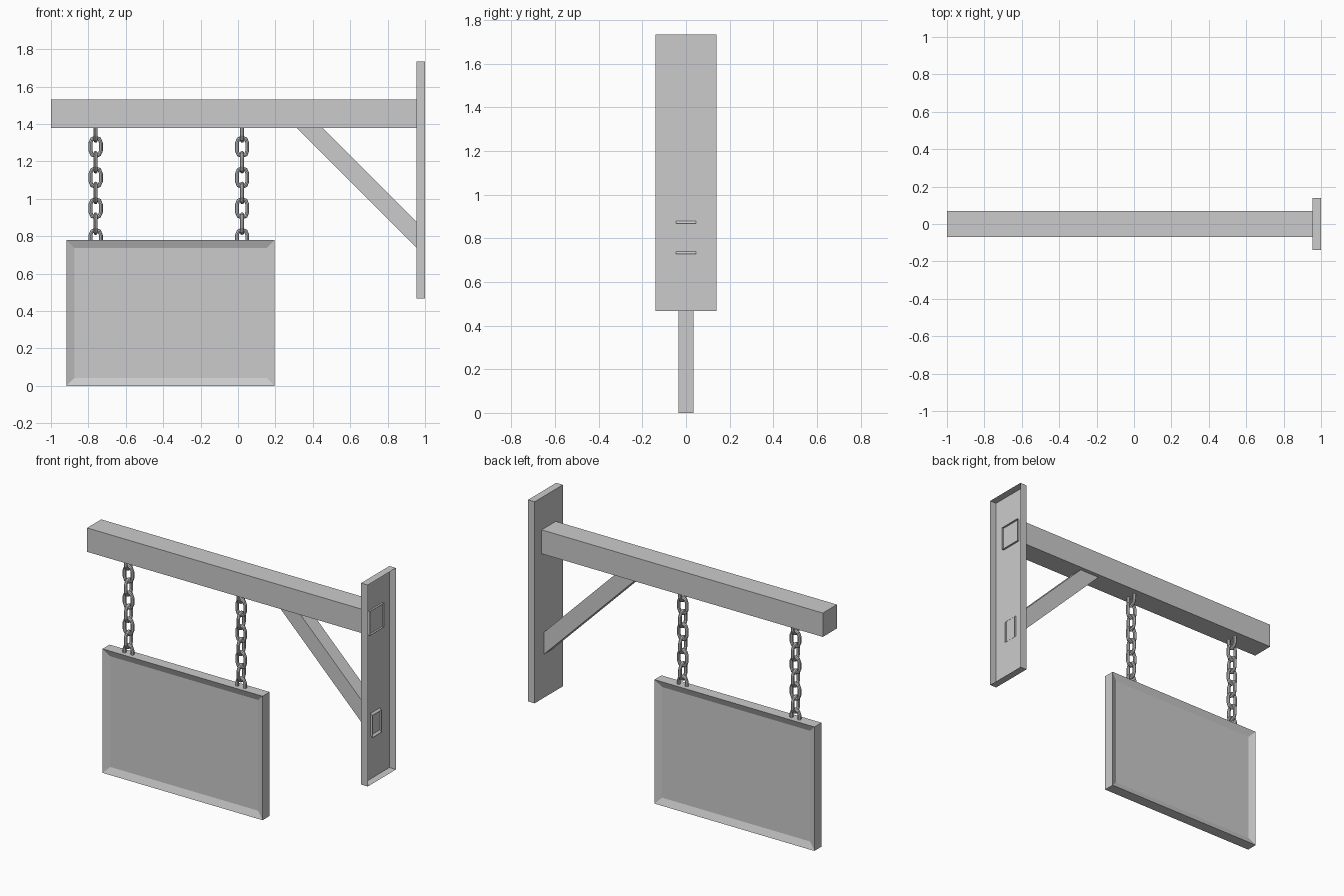
import bpy, bmesh, math
from mathutils import Vector

if "Cube" in bpy.data.objects:
    bpy.data.objects.remove(bpy.data.objects["Cube"])


def finish(bm, name):
    mesh = bpy.data.meshes.new(name)
    bm.to_mesh(mesh)
    bm.free()
    ob = bpy.data.objects.new(name, mesh)
    bpy.context.collection.objects.link(ob)
    return ob


def box(lo, hi):
    lo, hi = Vector(lo), Vector(hi)
    bm = bmesh.new()
    bmesh.ops.create_cube(bm, size=1)
    for v in bm.verts:
        v.co = Vector([(lo[i] + hi[i]) / 2 + v.co[i] * (hi[i] - lo[i]) for i in range(3)])
    bm.normal_update()
    return bm


def open_right(bm):
    # remove the face that looks along +x
    faces = [f for f in bm.faces if f.normal.x > 0.9]
    bmesh.ops.delete(bm, geom=faces, context='FACES')
    return bm


PLATE_X = 0.954
END_X = 0.966

# Wall plate: shallow shell, open towards the wall
finish(open_right(box((PLATE_X, -0.14, 0.467), (1.0, 0.14, 1.733))), "wall_plate")

# Beam: its open end pokes just through the plate
finish(open_right(box((-1.0, -0.07, 1.38), (END_X, 0.07, 1.53))), "beam")

# Diagonal brace: a box sheared to 45 degrees, ends buried in beam and plate
bm = bmesh.new()
profile = [(0.294, 1.40), (0.433, 1.40), (END_X, 0.867), (END_X, 0.728)]
front = [bm.verts.new((x, -0.045, z)) for x, z in profile]
back = [bm.verts.new((x, 0.045, z)) for x, z in profile]
bm.faces.new(front)
bm.faces.new(back[::-1])
for i in range(4):
    j = (i + 1) % 4
    bm.faces.new((front[j], front[i], back[i], back[j]))
bmesh.ops.recalc_face_normals(bm, faces=bm.faces)
finish(open_right(bm), "brace")

# Sign board: recessed panel on both broad sides
bm = box((-0.917, -0.035, 0.0), (0.195, 0.035, 0.779))
for f in [f for f in bm.faces if abs(f.normal.y) > 0.9]:
    n = f.normal.copy()
    bmesh.ops.inset_individual(bm, faces=[f], thickness=0.059)
    for v in f.verts:
        v.co -= n * 0.017
finish(bm, "sign_board")


# Chain link: round wire swept along a stadium loop
def link_mesh(radius=0.0275, half=0.0225, wire=0.0105, arc=4, sides=8):
    bm = bmesh.new()
    rings = []
    for start, lift in ((0, half), (math.pi, -half)):
        for k in range(arc + 1):
            a = start + math.pi * k / arc
            out = Vector((math.cos(a), 0, math.sin(a)))
            c = out * radius + Vector((0, 0, lift))
            ring = []
            for s in range(sides):
                t = 2 * math.pi * s / sides
                ring.append(bm.verts.new(c + out * wire * math.cos(t)
                                         + Vector((0, wire * math.sin(t), 0))))
            rings.append(ring)
    for i, r in enumerate(rings):
        q = rings[(i + 1) % len(rings)]
        for s in range(sides):
            t = (s + 1) % sides
            bm.faces.new((r[s], r[t], q[t], q[s]))
    bmesh.ops.recalc_face_normals(bm, faces=bm.faces)
    mesh = bpy.data.meshes.new("chain_link")
    bm.to_mesh(mesh)
    bm.free()
    return mesh


# Two chains of alternating links
link = link_mesh()
for side, x in (("left", -0.761), ("right", 0.022)):
    for i in range(8):
        ob = bpy.data.objects.new(f"{side}_chain_link_{i + 1}", link)
        ob.location = (x, 0, 0.785 + i * 0.0822)
        ob.rotation_euler.z = math.pi / 2 * (i % 2)
        bpy.context.collection.objects.link(ob)
